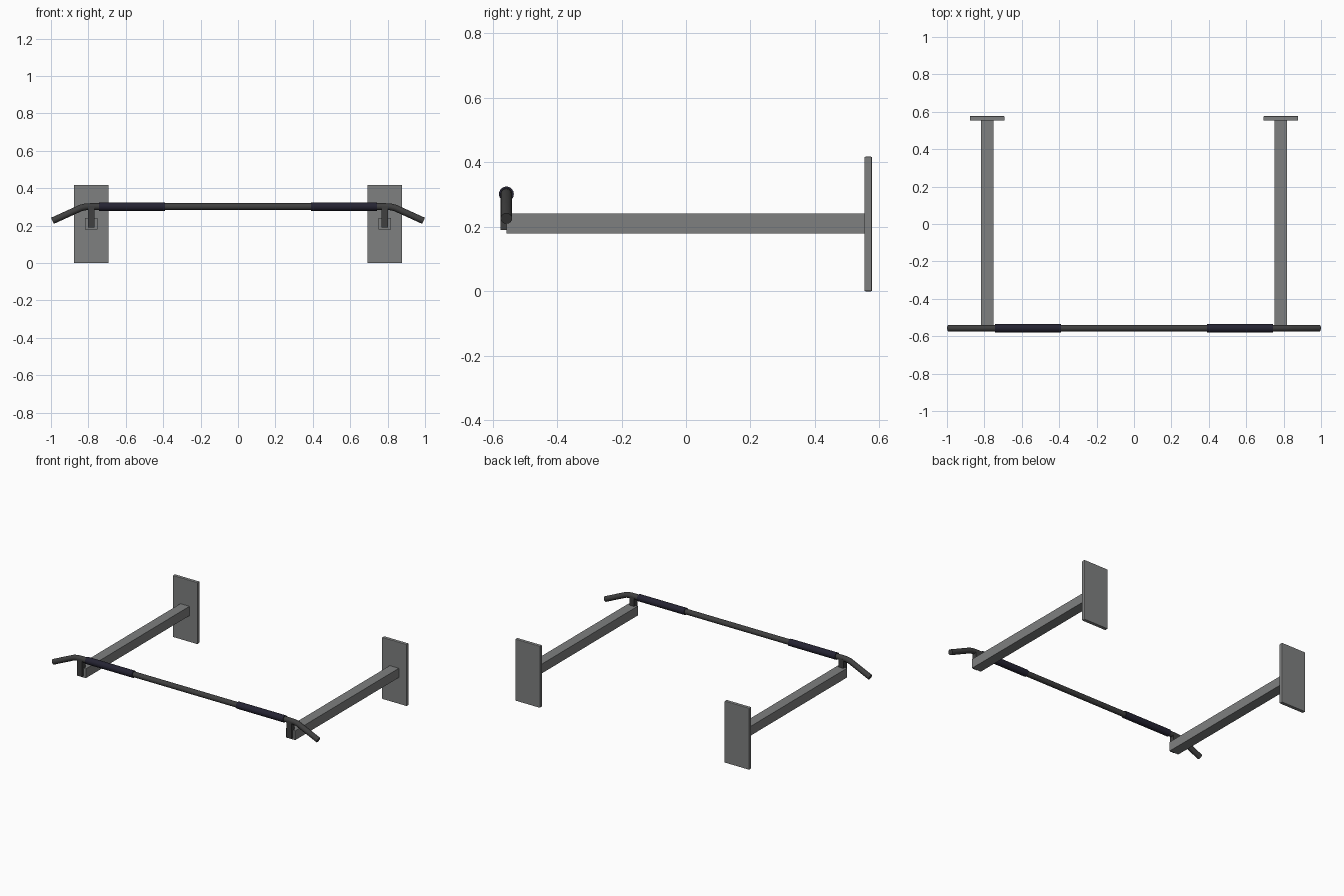
import bpy, math

if "Cube" in bpy.data.objects:
    bpy.data.objects.remove(bpy.data.objects["Cube"])

def mat(name, rgb):
    m = bpy.data.materials.new(name)
    m.diffuse_color = (*rgb, 1)
    m.use_nodes = True
    m.node_tree.nodes["Principled BSDF"].inputs["Base Color"].default_value = m.diffuse_color
    return m

GREY = mat("grey steel", (0.21, 0.215, 0.215))
BLACK = mat("black bar", (0.05, 0.05, 0.05))
GRIP = mat("dark grip", (0.018, 0.017, 0.032))

BAR_Y, BAR_Z, BAR_R = -0.557, 0.302, 0.018

def box(name, lo, hi, material, bevel=0.0):
    bpy.ops.mesh.primitive_cube_add(size=1, location=[(a + b) / 2 for a, b in zip(lo, hi)])
    o = bpy.context.object
    o.name = name
    o.scale = [b - a for a, b in zip(lo, hi)]
    bpy.ops.object.transform_apply(location=False, rotation=False, scale=True)
    o.data.materials.append(material)
    if bevel:
        b = o.modifiers.new("bevel", 'BEVEL')
        b.width, b.segments = bevel, 2
    return o

for side, s in (("left", -1), ("right", 1)):
    cx = 0.785 * s
    # wall plate, arm and short post carrying the bar
    box(side + "_wall_plate", (cx - 0.093, 0.553, 0), (cx + 0.093, 0.577, 0.418), GREY, 0.004)
    box(side + "_arm", (cx - 0.034, -0.557, 0.179), (cx + 0.034, 0.555, 0.242), GREY)
    box(side + "_post", (cx - 0.018, BAR_Y - 0.018, 0.19), (cx + 0.018, BAR_Y + 0.018, 0.302), BLACK)
    # padded grip
    bpy.ops.mesh.primitive_cylinder_add(vertices=32, radius=0.023, depth=0.352,
        location=(0.566 * s, BAR_Y, BAR_Z), rotation=(0, math.pi / 2, 0))
    grip = bpy.context.object
    grip.name = side + "_grip"
    grip.data.materials.append(GRIP)
    bpy.ops.object.shade_smooth_by_angle(angle=math.radians(40))

# bar with drooping ends, swept along one path
half = [(0.79, BAR_Z), (0.815, 0.3005), (0.84, 0.295), (0.992, 0.226)]
path = [(-x, z) for x, z in reversed(half)] + half
curve = bpy.data.curves.new("pull_up_bar", 'CURVE')
curve.dimensions = '3D'
curve.bevel_depth = BAR_R
curve.bevel_resolution = 6
curve.use_fill_caps = True
sp = curve.splines.new('POLY')
sp.points.add(len(path) - 1)
for p, (x, z) in zip(sp.points, path):
    p.co = (x, BAR_Y, z, 1)
curve.materials.append(BLACK)
bar = bpy.data.objects.new("pull_up_bar", curve)
bpy.context.collection.objects.link(bar)
bpy.ops.object.select_all(action='DESELECT')
bar.select_set(True)
bpy.context.view_layer.objects.active = bar
bpy.ops.object.convert(target='MESH')
bpy.ops.object.shade_smooth_by_angle(angle=math.radians(40))
